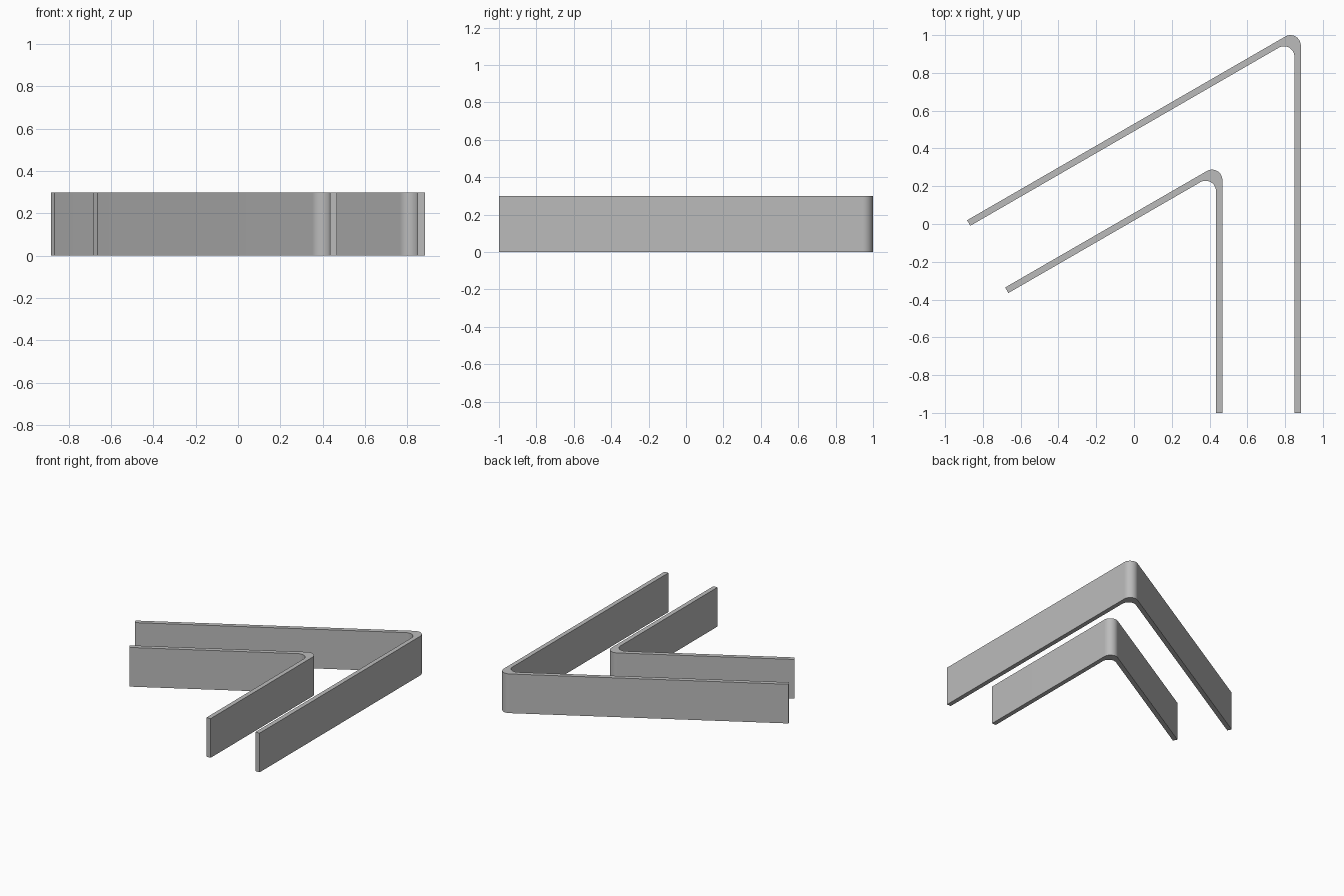
import bpy, bmesh, math

if "Cube" in bpy.data.objects:
    bpy.data.objects.remove(bpy.data.objects["Cube"])

grey = bpy.data.materials.new("grey")
grey.diffuse_color = (0.5, 0.5, 0.5, 1)
grey.use_nodes = True
grey.node_tree.nodes["Principled BSDF"].inputs["Base Color"].default_value = grey.diffuse_color

THICK, RADIUS, HEIGHT, FRONT = 0.034, 0.055, 0.3, -1.0
ROOT3 = math.sqrt(3)


def fillet(x, y, steps=24):
    """Arc rounding a 60 degree corner whose sharp tip is (x, y)."""
    cx, cy = x - RADIUS, y - ROOT3 * RADIUS
    angles = [math.radians(120 * i / steps) for i in range(steps + 1)]
    return [(cx + RADIUS * math.cos(a), cy + RADIUS * math.sin(a)) for a in angles]


def bent_strip(name, x, y):
    """Upright strip folded at (x, y): one leg to the front, one 30 degrees off x."""
    length = y - FRONT
    ex, ey = x - length * ROOT3 / 2, y - length / 2
    outer = [(x, FRONT)] + fillet(x, y) + [(ex, ey)]
    inner = ([(x - THICK, FRONT)] + fillet(x - THICK, y - ROOT3 * THICK)
             + [(ex + THICK / 2, ey - THICK * ROOT3 / 2)])
    bm = bmesh.new()
    # cross-section as quads between outer and inner outlines, then extruded up
    o = [bm.verts.new((*p, 0)) for p in outer]
    n = [bm.verts.new((*p, 0)) for p in inner]
    base = [bm.faces.new((o[i], o[i + 1], n[i + 1], n[i])) for i in range(len(o) - 1)]
    top = bmesh.ops.extrude_face_region(bm, geom=base, use_keep_orig=True)["geom"]
    bmesh.ops.translate(bm, vec=(0, 0, HEIGHT),
                        verts=[v for v in top if isinstance(v, bmesh.types.BMVert)])
    bmesh.ops.recalc_face_normals(bm, faces=bm.faces)
    mesh = bpy.data.meshes.new(name)
    bm.to_mesh(mesh)
    bm.free()
    mesh.materials.append(grey)
    ob = bpy.data.objects.new(name, mesh)
    bpy.context.collection.objects.link(ob)
    bpy.ops.object.select_all(action='DESELECT')
    ob.select_set(True)
    bpy.context.view_layer.objects.active = ob
    bpy.ops.object.shade_smooth_by_angle(angle=math.radians(30))


bent_strip("outer_strip", 0.883, 1.04)
bent_strip("inner_strip", 0.468, 0.328)
